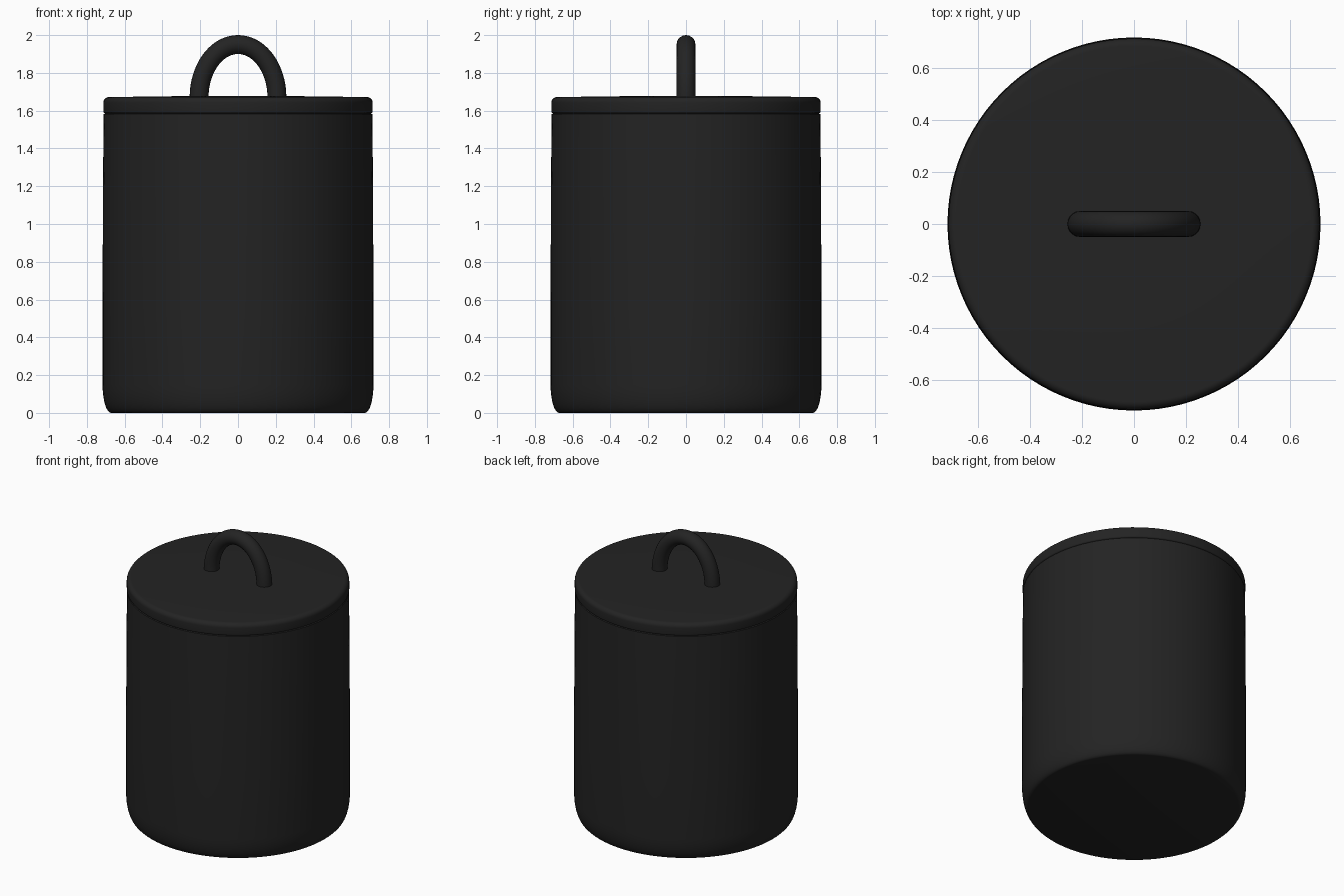
import bpy, bmesh, math
from mathutils import Matrix, Vector

cube = bpy.data.objects.get("Cube")
if cube:
    bpy.data.objects.remove(cube, do_unlink=True)

# Single matt black material
black = bpy.data.materials.new("matt_black")
black.use_nodes = True
color = (0.017, 0.017, 0.017, 1)
black.diffuse_color = color
shader = next(n for n in black.node_tree.nodes if n.type == 'BSDF_PRINCIPLED')
shader.inputs["Base Color"].default_value = color
shader.inputs["Roughness"].default_value = 0.7


def finish(obj, angle):
    obj.data.materials.append(black)
    bpy.ops.object.select_all(action='DESELECT')
    obj.select_set(True)
    bpy.context.view_layer.objects.active = obj
    bpy.ops.object.shade_smooth_by_angle(angle=math.radians(angle))


def add_mesh(name, bm, angle=40):
    bmesh.ops.remove_doubles(bm, verts=bm.verts[:], dist=1e-5)
    bmesh.ops.recalc_face_normals(bm, faces=bm.faces[:])
    mesh = bpy.data.meshes.new(name)
    bm.to_mesh(mesh)
    bm.free()
    obj = bpy.data.objects.new(name, mesh)
    bpy.context.collection.objects.link(obj)
    finish(obj, angle)
    return obj


def lathe(name, profile, steps=96):
    """Spin an (r, z) profile around the z axis."""
    bm = bmesh.new()
    verts = [bm.verts.new((r, 0, z)) for r, z in profile]
    edges = [bm.edges.new(pair) for pair in zip(verts, verts[1:])]
    bmesh.ops.spin(bm, geom=verts + edges, cent=(0, 0, 0), axis=(0, 0, 1),
                   angle=math.tau, steps=steps, use_merge=True)
    return add_mesh(name, bm)


def corner(r, z, rx, rz, start, end, steps=8):
    """Elliptical rounding around (r, z), angles in degrees."""
    angles = [math.radians(start + (end - start) * i / steps) for i in range(steps + 1)]
    return [(r + rx * math.cos(a), z + rz * math.sin(a)) for a in angles]


# Canister body: rounded foot, slight taper to the rim
lathe("canister_body",
      [(0, 0)] + corner(0.672, 0.15, 0.045, 0.15, -90, 0)
      + [(0.717, 0.6), (0.715, 1.2), (0.711, 1.582), (0.7, 1.588), (0, 1.588)])

# Lid: thin disc with softened edges
lathe("lid",
      [(0, 1.586), (0.70, 1.586)]
      + corner(0.702, 1.597, 0.011, 0.011, -90, 0, 4)
      + corner(0.683, 1.642, 0.03, 0.03, 0, 90)
      + [(0.3, 1.677), (0, 1.677)])

# Arched handle: round tube swept along a half ellipse
bm = bmesh.new()
rings, segments, sides, tube = [], 40, 20, 0.05
for i in range(segments + 1):
    a = math.pi * i / segments
    center = Vector((0.206 * math.cos(a), 0, 1.67 + 0.28 * math.sin(a)))
    outward = Vector((0.28 * math.cos(a), 0, 0.206 * math.sin(a))).normalized()
    ring = []
    for j in range(sides):
        b = math.tau * j / sides
        offset = outward * math.cos(b) + Vector((0, math.sin(b), 0))
        ring.append(bm.verts.new(center + offset * tube))
    rings.append(ring)
for lower, upper in zip(rings, rings[1:]):
    for j in range(sides):
        k = (j + 1) % sides
        bm.faces.new((lower[j], lower[k], upper[k], upper[j]))
bm.faces.new(rings[0])
bm.faces.new(rings[-1])
add_mesh("lid_handle", bm)
